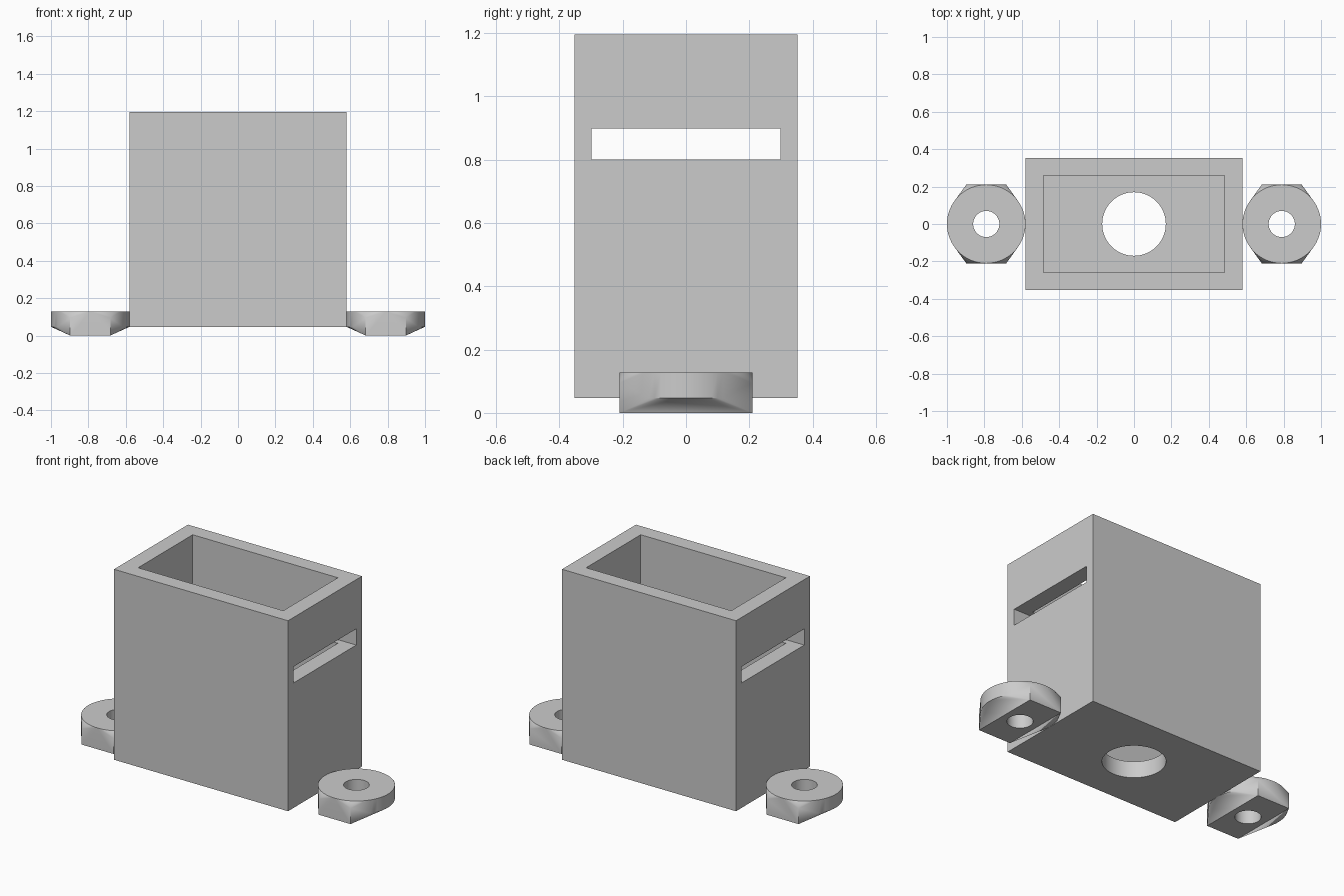
import bpy, bmesh, math
from mathutils import Vector, Matrix

default = bpy.data.objects.get("Cube")
if default:
    bpy.data.objects.remove(default, do_unlink=True)

grey = bpy.data.materials.new("light_grey")
grey.use_nodes = True
colour = (0.6, 0.6, 0.6, 1)
grey.diffuse_color = colour
grey.node_tree.nodes["Principled BSDF"].inputs["Base Color"].default_value = colour


def finish(name, bm):
    bmesh.ops.recalc_face_normals(bm, faces=bm.faces[:])
    mesh = bpy.data.meshes.new(name)
    bm.to_mesh(mesh)
    bm.free()
    mesh.materials.append(grey)
    obj = bpy.data.objects.new(name, mesh)
    bpy.context.collection.objects.link(obj)
    return obj


def add_block(bm, half_x, half_y, z0, z1, x=0):
    matrix = Matrix.Translation((x, 0, (z0 + z1) / 2)) @ Matrix.Diagonal(
        (half_x * 2, half_y * 2, z1 - z0, 1))
    bmesh.ops.create_cube(bm, size=1, matrix=matrix)


def add_cylinder(bm, radius, z0, z1, x=0, segments=64):
    bmesh.ops.create_cone(bm, cap_ends=True, segments=segments, radius1=radius,
                          radius2=radius, depth=z1 - z0,
                          matrix=Matrix.Translation((x, 0, (z0 + z1) / 2)))


def cut(target, build, *args, **kwargs):
    bm = bmesh.new()
    build(bm, *args, **kwargs)
    cutter = finish("cutter", bm)
    cutter.hide_render = True
    mod = target.modifiers.new("cut", "BOOLEAN")
    mod.operation, mod.solver, mod.object = "DIFFERENCE", "EXACT", cutter
    bpy.context.view_layer.objects.active = target
    bpy.ops.object.modifier_apply(modifier=mod.name)
    bpy.data.objects.remove(cutter, do_unlink=True)


def smooth(obj):
    bpy.ops.object.select_all(action="DESELECT")
    obj.select_set(True)
    bpy.context.view_layer.objects.active = obj
    bpy.ops.object.shade_smooth_by_angle(angle=math.radians(20))


# Open box with a cavity, a slot through both sides and a hole in the floor
BASE, TOP, FLOOR = 0.047, 1.195, 0.145
bm = bmesh.new()
add_block(bm, 0.58, 0.352, BASE, TOP)
box = finish("open_box", bm)
cut(box, add_block, 0.484, 0.26, FLOOR, TOP + 0.2)
cut(box, add_block, 0.8, 0.298, 0.8, 0.898)
cut(box, add_cylinder, 0.17, BASE - 0.1, FLOOR + 0.1)
smooth(box)

# Mounting lugs: a disc blended into a narrow block, with a bolt hole
for side, name in ((1, "left_lug"), (-1, "right_lug")):
    x = side * 0.79
    bm = bmesh.new()
    add_cylinder(bm, 0.21, BASE, 0.128, x)
    add_block(bm, 0.107, 0.21, 0, 0.095, x)
    points = [v.co.copy() for v in bm.verts]
    bm.free()
    bm = bmesh.new()
    for p in points:
        bm.verts.new(p)
    hull = bmesh.ops.convex_hull(bm, input=bm.verts[:])
    loose = [v for v in bm.verts if not v.link_faces]
    bmesh.ops.delete(bm, geom=loose, context="VERTS")
    bmesh.ops.dissolve_limit(bm, angle_limit=0.01, verts=bm.verts[:], edges=bm.edges[:])
    lug = finish(name, bm)
    cut(lug, add_cylinder, 0.07, -0.1, 0.3, x, segments=48)
    smooth(lug)
